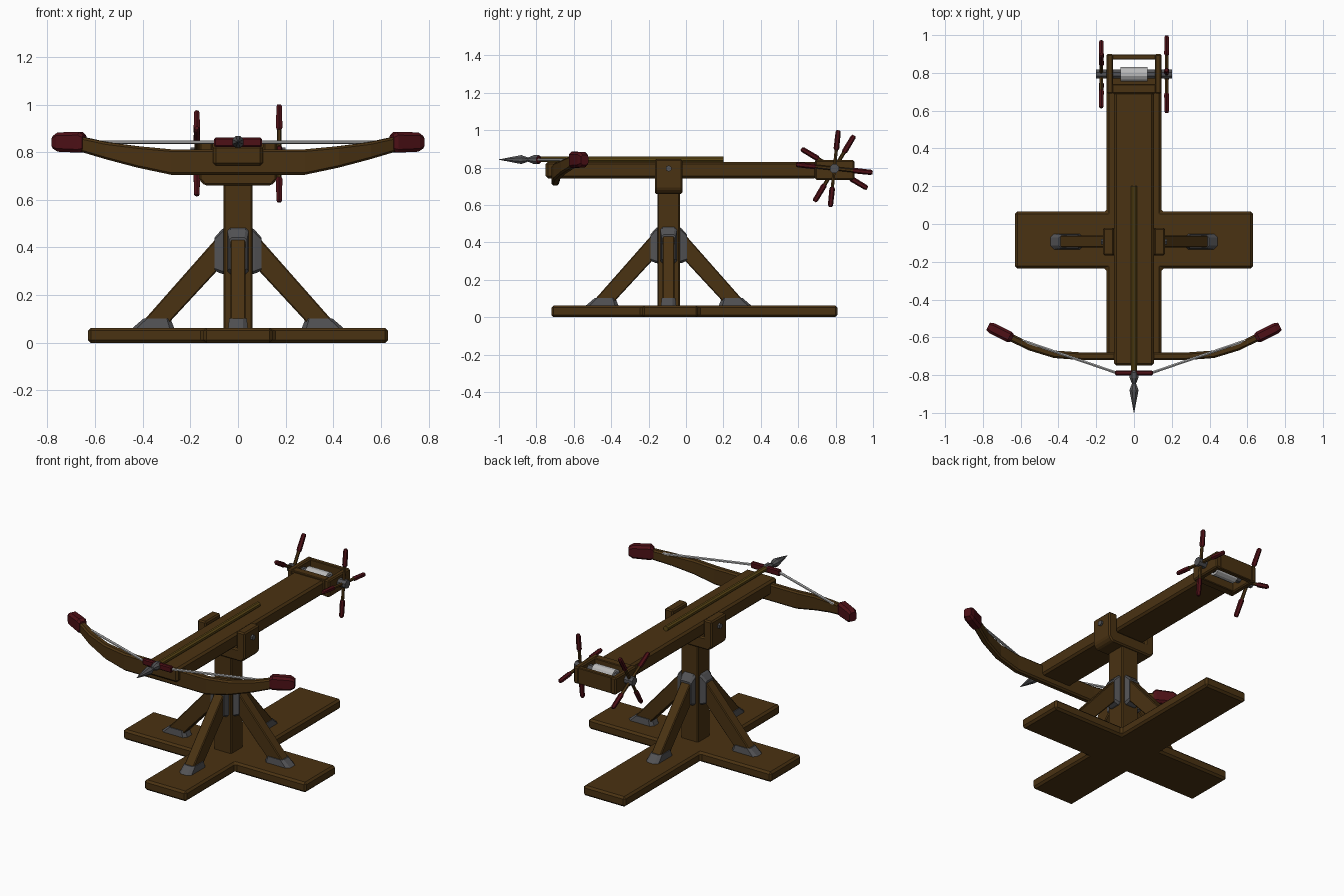
import bpy, bmesh, math
from mathutils import Vector, Matrix

if "Cube" in bpy.data.objects:
    bpy.data.objects.remove(bpy.data.objects["Cube"])

X, Y, Z = Vector((1, 0, 0)), Vector((0, 1, 0)), Vector((0, 0, 1))


def material(name, rgb):
    m = bpy.data.materials.new(name)
    m.diffuse_color = (*rgb, 1)
    m.use_nodes = True
    m.node_tree.nodes["Principled BSDF"].inputs["Base Color"].default_value = m.diffuse_color
    return m


WOOD = material("dark wood", (0.068, 0.032, 0.006))
SHAFT = material("bolt wood", (0.11, 0.065, 0.008))
METAL = material("iron", (0.085, 0.085, 0.09))
RED = material("red leather", (0.075, 0.005, 0.008))
ROPE = material("pale rope", (0.48, 0.48, 0.48))


def loft(name, rings, mat, bevel=0, matrix=None):
    """Skin a list of equal-length point rings and cap both ends."""
    bm = bmesh.new()
    vs = [[bm.verts.new(p) for p in r] for r in rings]
    n = len(vs[0])
    for a, b in zip(vs, vs[1:]):
        for i in range(n):
            j = (i + 1) % n
            bm.faces.new((a[i], a[j], b[j], b[i]))
    bm.faces.new(vs[0])
    bm.faces.new(vs[-1])
    bmesh.ops.recalc_face_normals(bm, faces=bm.faces)
    if matrix:
        bm.transform(matrix)
    me = bpy.data.meshes.new(name)
    bm.to_mesh(me)
    bm.free()
    me.materials.append(mat)
    ob = bpy.data.objects.new(name, me)
    bpy.context.collection.objects.link(ob)
    if bevel:
        m = ob.modifiers.new("bevel", 'BEVEL')
        m.width, m.segments = bevel, 1
    return ob


def rect(c, u, v, hu, hv, ch):
    """Chamfered rectangle ring."""
    pts = [(hu - ch, -hv), (hu, -hv + ch), (hu, hv - ch), (hu - ch, hv),
           (-hu + ch, hv), (-hu, hv - ch), (-hu, -hv + ch), (-hu + ch, -hv)]
    return [Vector(c) + u * a + v * b for a, b in pts]


def circle(c, u, v, r, n):
    return [Vector(c) + u * r * math.cos(2 * math.pi * (i + .5) / n)
            + v * r * math.sin(2 * math.pi * (i + .5) / n) for i in range(n)]


def box(name, x0, x1, y0, y1, z0, z1, mat, bevel=0.01):
    q = [(x0, y0), (x1, y0), (x1, y1), (x0, y1)]
    return loft(name, [[(x, y, z) for x, y in q] for z in (z0, z1)], mat, bevel)


def rod(name, a, b, r, mat, n=8):
    a, b = Vector(a), Vector(b)
    d = (b - a).normalized()
    u = d.cross(Z if abs(d.z) < .9 else X).normalized()
    v = d.cross(u)
    return loft(name, [circle(a, u, v, r, n), circle(b, u, v, r, n)], mat)


# Cross-shaped base
cross = [(-.145, -.72), (.145, -.72), (.145, -.235), (.63, -.235), (.63, .065), (.145, .065),
         (.145, .81), (-.145, .81), (-.145, .065), (-.63, .065), (-.63, -.235), (-.145, -.235)]
loft("base", [[(x, y, z) for x, y in cross] for z in (0, .063)], WOOD, .012)

# Post with four braces and their iron shoes
PY = -.093
box("post", -.06, .06, PY - .06, PY + .06, .05, .68, WOOD, .006)
brace = [(.05, .485), (.05, .343), (.275, .10), (.315, .05), (.43, .05), (.39, .10)]
for k in range(4):
    m = Matrix.Translation((0, PY, 0)) @ Matrix.Rotation(k * math.pi / 2, 4, 'Z')
    loft(f"brace_{k}", [[(r, w, z) for r, z in brace] for w in (-.032, .032)], WOOD, .005, m)
    loft(f"brace_foot_{k}", [rect((.358, 0, .055), X, Y, .093, .042, .02),
                             rect((.34, 0, .102), X, Y, .056, .037, .015)], METAL, 0, m)
    loft(f"brace_cap_{k}", [rect((.052, 0, .387), Y, Z, .044, .1, .012),
                            rect((.07, 0, .382), Y, Z, .044, .092, .012),
                            rect((.098, 0, .372), Y, Z, .037, .07, .01)], METAL, 0, m)

# Fork with pivot bolts
fork = [(-.14, .66), (.14, .66), (.163, .685), (.163, .845), (.105, .845), (.105, .735),
        (-.105, .735), (-.105, .845), (-.163, .845), (-.163, .685)]
loft("fork", [[(x, y, z) for x, z in fork] for y in (-.167, -.02)], WOOD, .008)
for s in (-1, 1):
    rod("pivot_bolt", (s * .1, PY, .795), (s * .175, PY, .795), .017, METAL, 6)

# Rail
box("rail", -.105, .105, -.75, .70, .743, .83, WOOD, .012)

# Bow limbs: (x, y, bottom z, top z, half thickness)
half = [(.28, -.70, .705, .812, .02), (.42, -.69, .735, .825, .02),
        (.55, -.65, .77, .842, .02), (.67, -.592, .806, .868, .02)]
tip = [(.645, -.606, .806, .872, .022), (.66, -.598, .798, .885, .03),
       (.75, -.553, .802, .883, .03), (.772, -.542, .815, .868, .022)]


def limb(name, st, mat):
    rings = []
    for i, (x, y, lo, hi, t) in enumerate(st):
        a, b = st[max(i - 1, 0)], st[min(i + 1, len(st) - 1)]
        nrm = Vector((-(b[1] - a[1]), b[0] - a[0], 0)).normalized()
        rings.append(rect((x, y, (lo + hi) / 2), nrm, Z, t, (hi - lo) / 2, t * .45))
    loft(name, rings, mat)


limb("bow", [(-p[0], *p[1:]) for p in reversed(half)] + half, WOOD)
for s in (-1, 1):
    limb("bow_tip", [(s * p[0], *p[1:]) for p in tip], RED)
    rod("bowstring", (s * .09, -.789, .842), (s * .69, -.583, .842), .008, ROPE, 6)
box("string_wrap", -.1, .1, -.801, -.776, .822, .861, RED, .006)

# Bolt shaft and iron head
rod("bolt_shaft", (0, -.82, .845), (0, .2, .845), .016, SHAFT)
head = [(-.775, .017), (-.785, .025), (-.815, .025), (-.845, .012), (-.88, .026), (-1, .001)]
loft("bolt_head", [circle((0, y, .843), X, Z, r, 8) for y, r in head], METAL)

# Winch frame, axle and drum
WY, WZ = .793, .795
for s in (-1, 1):
    box("winch_side", min(s * .11, s * .145), max(s * .11, s * .145), .69, .90, .735, .84, WOOD, .007)
box("winch_front_board", -.115, .115, .692, .74, .737, .838, WOOD, .004)
box("winch_back_board", -.115, .115, .87, .898, .737, .838, WOOD, .004)
rod("winch_axle", (-.2, WY, WZ), (.2, WY, WZ), .026, METAL)
rod("rope_drum", (-.072, WY, WZ), (.072, WY, WZ), .04, ROPE, 12)

# Winch handles, turned differently on each side
for s, start in ((1, -6), (-1, 59)):
    for k in range(4):
        a = math.radians(start + 90 * k)
        d = Vector((0, math.cos(a), math.sin(a)))
        v = d.cross(X)
        c = Vector((s * .173, WY, WZ))
        rod("handle", c, c + d * .12, .010, WOOD, 6)
        grip = [(.1, .011), (.108, .015), (.196, .014), (.206, .009)]
        loft("handle_grip", [circle(c + d * t, X, v, r, 6) for t, r in grip], RED)
